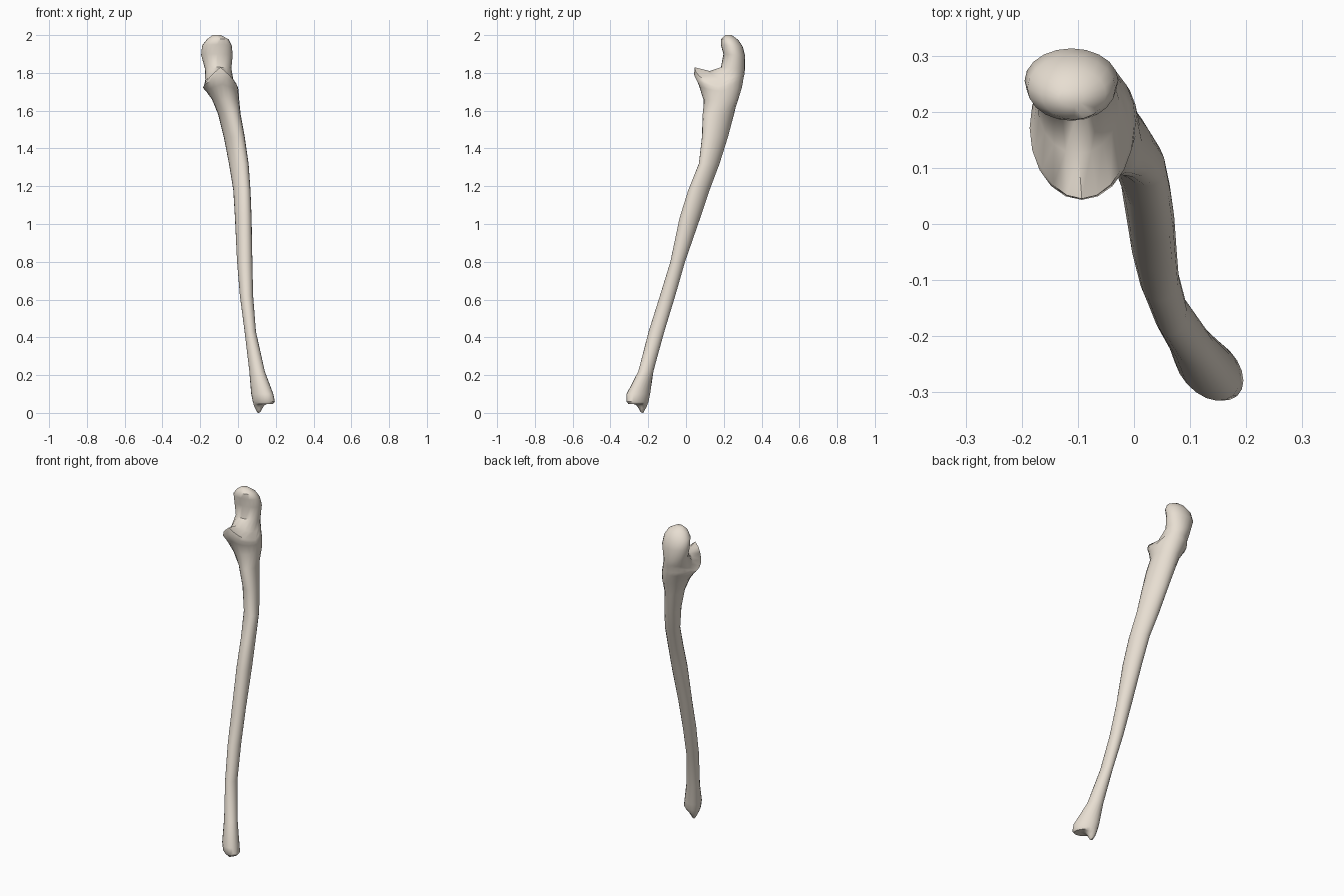
import bpy, bmesh, math

if "Cube" in bpy.data.objects:
    bpy.data.objects.remove(bpy.data.objects["Cube"])

SEG = 20

# Shaft sections: z, x min, x max, y min, y max, skew of the oval
SHAFT = [
    (.06, .078, .195, -.315, -.198, -.4), (.10, .07, .187, -.315, -.19, -.4),
    (.22, .06, .142, -.253, -.172, -.2), (.43, .035, .095, -.198, -.115, 0),
    (.62, .01, .08, -.138, -.057, 0), (.80, -.005, .076, -.083, -.005, -.1),
    (1.03, -.016, .072, -.035, .075, -.2), (1.18, -.025, .066, .012, .125, -.3),
    (1.32, -.048, .056, .068, .178, -.4), (1.46, -.075, .036, .084, .222, -.4),
    (1.58, -.105, .014, .088, .254, -.3),
]
# Elbow end sections: front z, back z, x min, x max, y min, y max, side drop
HEAD = [
    (1.66, 1.66, -.138, .006, .092, .277, 0),
    (1.74, 1.72, -.17, .003, .066, .295, .3),
    (1.79, 1.745, -.186, 0, .043, .30, .5),
    (1.83, 1.77, -.18, -.006, .045, .304, .8),
    (1.81, 1.79, -.173, -.025, .125, .309, .5),
    (1.83, 1.82, -.176, -.035, .185, .312, 0),
    (1.90, 1.89, -.195, -.028, .198, .313, 0),
    (1.95, 1.94, -.19, -.033, .184, .30, 0),
    (1.98, 1.975, -.165, -.05, .186, .276, 0),
    (2.0, 2.0, -.135, -.09, .208, .242, 0),
]
STYLOID = (.11, -.232)

bm = bmesh.new()


def ring(zf, zb, x0, x1, y0, y1, drop=0, skew=0):
    cx, cy, hx, hy = (x0 + x1) / 2, (y0 + y1) / 2, (x1 - x0) / 2, (y1 - y0) / 2
    verts = []
    for i in range(SEG):
        a = math.tau * i / SEG
        dx, s = hx * math.cos(a), math.sin(a + skew)
        t = (1 + s) / 2
        z = zf + (zb - zf) * t - drop * abs(dx) * min(1, 2 * (1 - t))
        verts.append(bm.verts.new((cx + dx, cy + hy * s, z)))
    return verts


def wrist_z(x, y):
    d2 = (x - STYLOID[0]) ** 2 + (y - STYLOID[1]) ** 2
    return .048 - .052 * math.exp(-d2 / .022 ** 2)


# Wrist end: shrinking rings pulled down into the pointed styloid
rings = []
z, x0, x1, y0, y1, skew = SHAFT[0]
cx, cy = (x0 + x1) / 2, (y0 + y1) / 2
for k in (.2, .4, .6, .85):
    r = ring(z, z, cx + (x0 - cx) * k, cx + (x1 - cx) * k,
             cy + (y0 - cy) * k, cy + (y1 - cy) * k, 0, skew)
    for v in r:
        v.co.z = wrist_z(v.co.x, v.co.y)
    rings.append(r)
low = min((v for r in rings for v in r), key=lambda v: v.co.z)
low.co.z = 0

# Shaft, then the hooked elbow end with its shelf
for z, x0, x1, y0, y1, skew in SHAFT:
    rings.append(ring(z, z, x0, x1, y0, y1, 0, skew))
for row in HEAD:
    rings.append(ring(*row))

# Skin the rings and close both ends
for a, b in zip(rings, rings[1:]):
    for i in range(SEG):
        j = (i + 1) % SEG
        bm.faces.new((a[i], a[j], b[j], b[i]))
bm.faces.new(rings[0][::-1])
bm.faces.new(rings[-1])
bmesh.ops.recalc_face_normals(bm, faces=bm.faces)

mesh = bpy.data.meshes.new("forearm_bone")
bm.to_mesh(mesh)
bm.free()
bone = bpy.data.objects.new("forearm_bone", mesh)
bpy.context.collection.objects.link(bone)

# Bone colour
mat = bpy.data.materials.new("bone")
mat.diffuse_color = (.80, .73, .64, 1)
mat.use_nodes = True
mat.node_tree.nodes["Principled BSDF"].inputs["Base Color"].default_value = mat.diffuse_color
mesh.materials.append(mat)

bpy.context.view_layer.objects.active = bone
bone.select_set(True)
bpy.ops.object.shade_smooth_by_angle(angle=math.radians(45))
